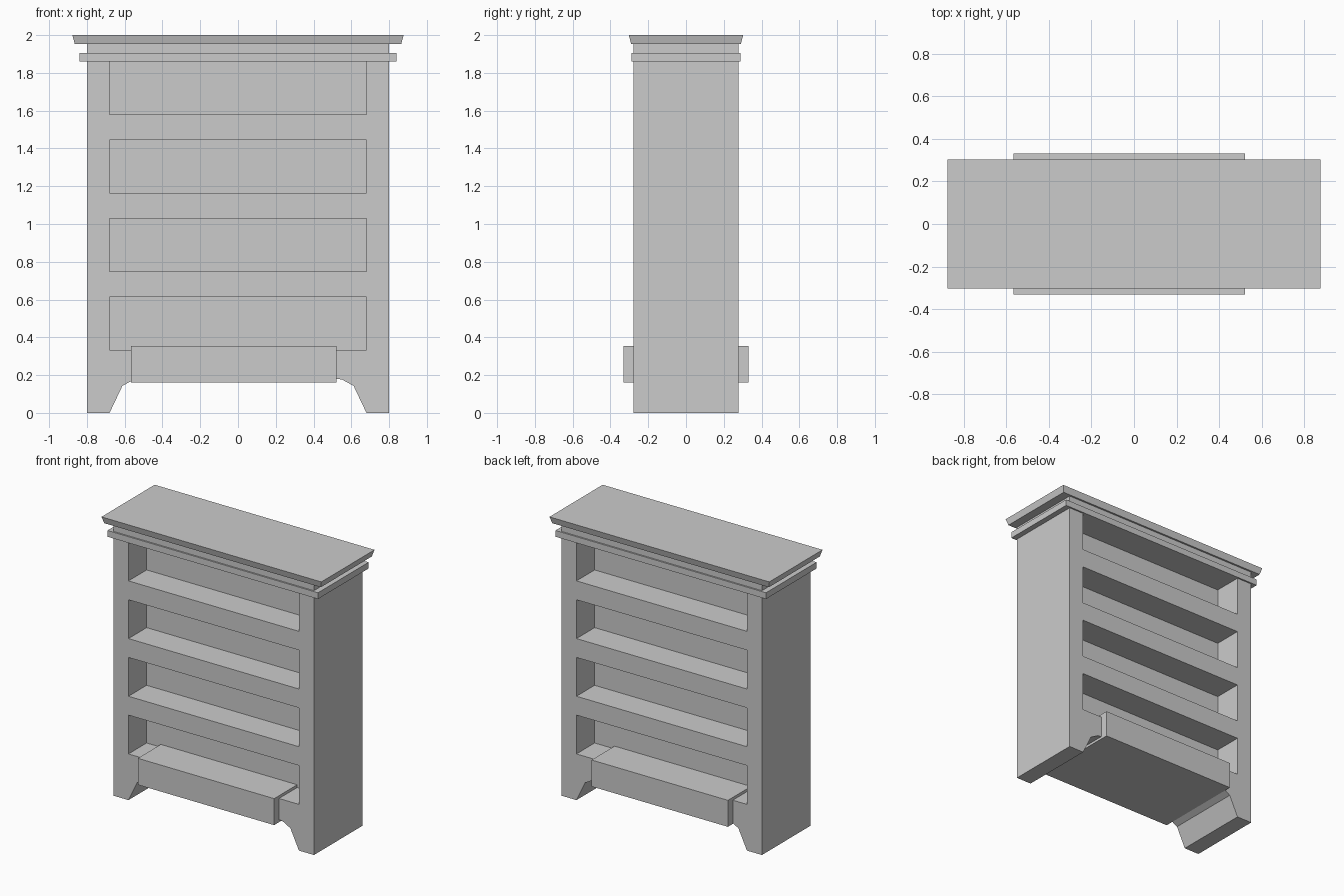
import bpy, bmesh

if "Cube" in bpy.data.objects:
    bpy.data.objects.remove(bpy.data.objects["Cube"])


def finish(name, bm):
    bmesh.ops.recalc_face_normals(bm, faces=bm.faces)
    me = bpy.data.meshes.new(name)
    bm.to_mesh(me)
    bm.free()
    ob = bpy.data.objects.new(name, me)
    bpy.context.collection.objects.link(ob)
    return ob


def add_box(bm, x0, x1, y0, y1, z0, z1, flare=0.0):
    """Box whose bottom face is inset by flare on all sides."""
    def ring(z, f):
        return [bm.verts.new(p) for p in ((x0 + f, y0 + f, z), (x1 - f, y0 + f, z),
                                          (x1 - f, y1 - f, z), (x0 + f, y1 - f, z))]
    low, top = ring(z0, flare), ring(z1, 0)
    bm.faces.new(low[::-1])
    bm.faces.new(top)
    for i in range(4):
        j = (i + 1) % 4
        bm.faces.new((low[i], low[j], top[j], top[i]))


def box(name, *args, **kw):
    bm = bmesh.new()
    add_box(bm, *args, **kw)
    return finish(name, bm)


W, D = 0.80, 0.277

# Cabinet body: front profile with arched feet, extruded through the depth
half = [(0.50, 0.182), (0.55, 0.177), (0.612, 0.143), (0.68, 0), (W, 0), (W, 1.96)]
profile = half + [(-x, z) for x, z in reversed(half)]
bm = bmesh.new()
face = bm.faces.new([bm.verts.new((x, -D, z)) for x, z in profile])
ext = bmesh.ops.extrude_face_region(bm, geom=[face])
verts = [g for g in ext["geom"] if isinstance(g, bmesh.types.BMVert)]
bmesh.ops.translate(bm, verts=verts, vec=(0, 2 * D, 0))
body = finish("cabinet_body", bm)

# Shelf recesses on both sides, leaving a panel in the middle
bm = bmesh.new()
for i in range(4):
    z = 0.333 + 0.416 * i
    add_box(bm, -0.68, 0.68, -0.5, -0.07, z, z + 0.28)
    add_box(bm, -0.68, 0.68, 0.07, 0.5, z, z + 0.28)
cutter = finish("shelf_cutter", bm)
cutter.hide_render = True

mod = body.modifiers.new("shelves", "BOOLEAN")
mod.operation = "DIFFERENCE"
mod.solver = "EXACT"
mod.object = cutter
bpy.context.view_layer.objects.active = body
bpy.ops.object.modifier_apply(modifier=mod.name)
bpy.data.objects.remove(cutter)

# Trim below the crown, and the flared crown
box("trim_band", -0.84, 0.84, -0.288, 0.288, 1.861, 1.906)
box("crown_top", -0.877, 0.877, -0.303, 0.303, 1.953, 2.0, flare=0.013)

# Drawer block running through the base, slightly off centre
box("base_drawer", -0.567, 0.521, -0.332, 0.332, 0.162, 0.353)
